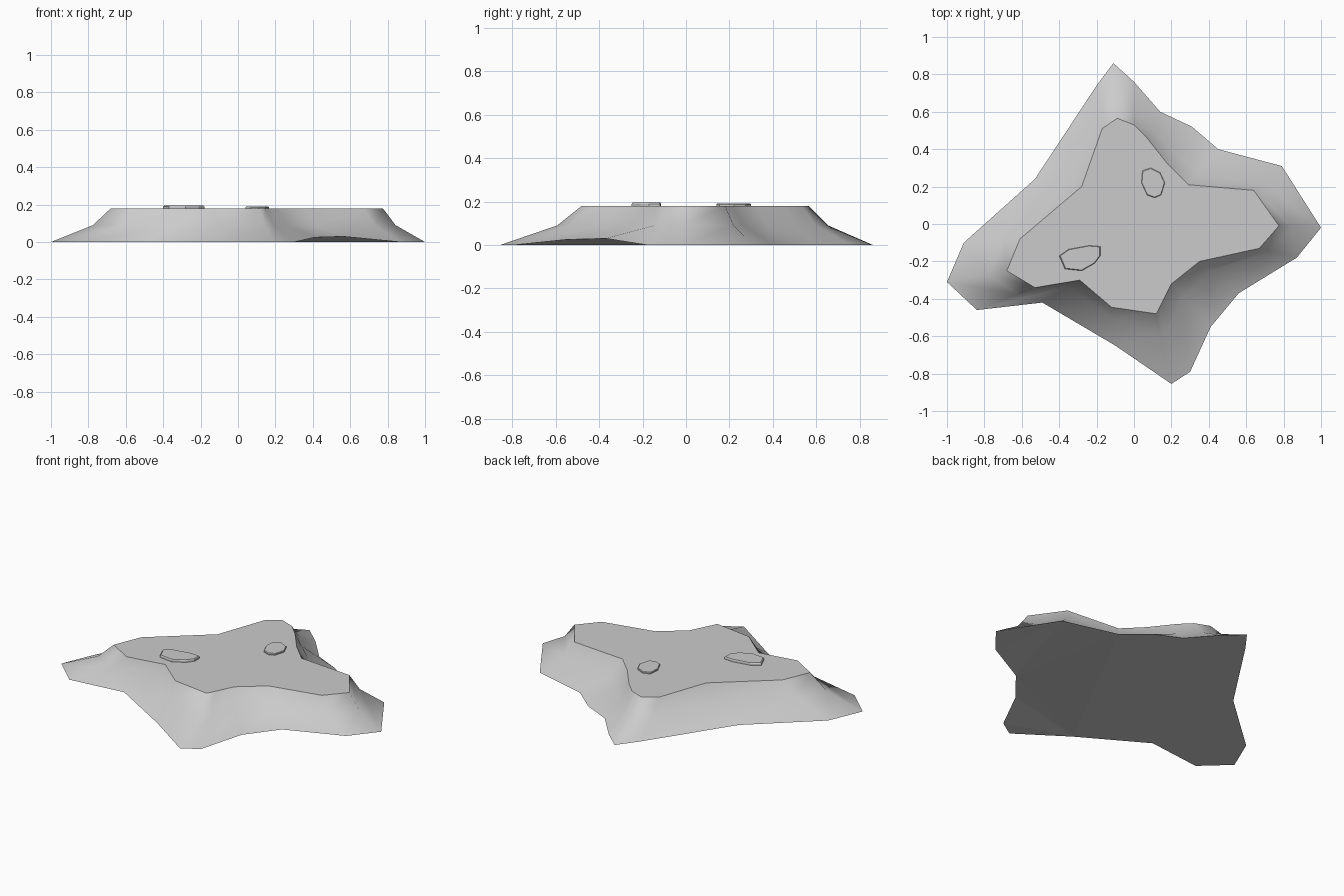
import bpy, bmesh

if "Cube" in bpy.data.objects:
    bpy.data.objects.remove(bpy.data.objects["Cube"])


def stacked_outline(name, rings, smooth_sides):
    """Join matching outlines (lists of xyz, bottom to top) and cap both ends."""
    bm = bmesh.new()
    loops = [[bm.verts.new(p) for p in ring] for ring in rings]
    n = len(loops[0])
    for low, high in zip(loops, loops[1:]):
        for i in range(n):
            j = (i + 1) % n
            f = bm.faces.new((low[i], low[j], high[j], high[i]))
            f.smooth = smooth_sides
    caps = [bm.faces.new(loops[0][::-1]), bm.faces.new(loops[-1])]
    # Flat caps keep a crisp rim against the smooth slopes
    for cap in caps:
        for e in cap.edges:
            e.smooth = False
    bmesh.ops.triangulate(bm, faces=caps)
    bmesh.ops.recalc_face_normals(bm, faces=bm.faces)
    mesh = bpy.data.meshes.new(name)
    bm.to_mesh(mesh)
    bm.free()
    obj = bpy.data.objects.new(name, mesh)
    bpy.context.collection.objects.link(obj)
    return obj


# Plateau: irregular foot outline and matching top outline
foot = [(1.0, -.02), (.79, .31), (.45, .40), (.31, .52), (.14, .60), (0, .76),
        (-.11, .86), (-.20, .74), (-.53, .24), (-.91, -.10), (-1.0, -.31),
        (-.84, -.46), (-.49, -.42), (-.10, -.65), (.20, -.855), (.30, -.79),
        (.41, -.55), (.56, -.37), (.87, -.18)]
top = [(.775, -.01), (.64, .18), (.29, .21), (.18, .32), (.07, .46), (0, .53),
       (-.09, .565), (-.17, .51), (-.28, .20), (-.61, -.08), (-.68, -.25),
       (-.53, -.34), (-.29, -.30), (-.12, -.445), (.12, -.48), (.145, -.43),
       (.20, -.32), (.35, -.20), (.67, -.13)]
lifted = {16: .025, 17: .03}  # foot corners slightly off the ground
H = 0.18
base_ring = [(x, y, lifted.get(i, 0)) for i, (x, y) in enumerate(foot)]
mid_ring = [(a + (c - a) * .3, b + (d - b) * .3, H / 2)
            for (a, b), (c, d) in zip(top, foot)]
top_ring = [(x, y, H) for x, y in top]
stacked_outline("rock_plateau", [base_ring, mid_ring, top_ring], True)


# Flat stones lying on the plateau
def flat_stone(name, outline, height):
    cx = sum(p[0] for p in outline) / len(outline)
    cy = sum(p[1] for p in outline) / len(outline)
    rings = [[(cx + (x - cx) * s, cy + (y - cy) * s, z) for x, y in outline]
             for s, z in ((1, H - .01), (1, H + height * .6), (.95, H + height))]
    stacked_outline(name, rings, False)


flat_stone("left_stone", [(-.40, -.17), (-.37, -.24), (-.28, -.25), (-.21, -.21),
                          (-.18, -.17), (-.18, -.12), (-.24, -.115), (-.35, -.135)], .015)
flat_stone("right_stone", [(.04, .22), (.07, .155), (.11, .14), (.145, .155),
                           (.165, .22), (.14, .275), (.09, .30), (.045, .285)], .01)
